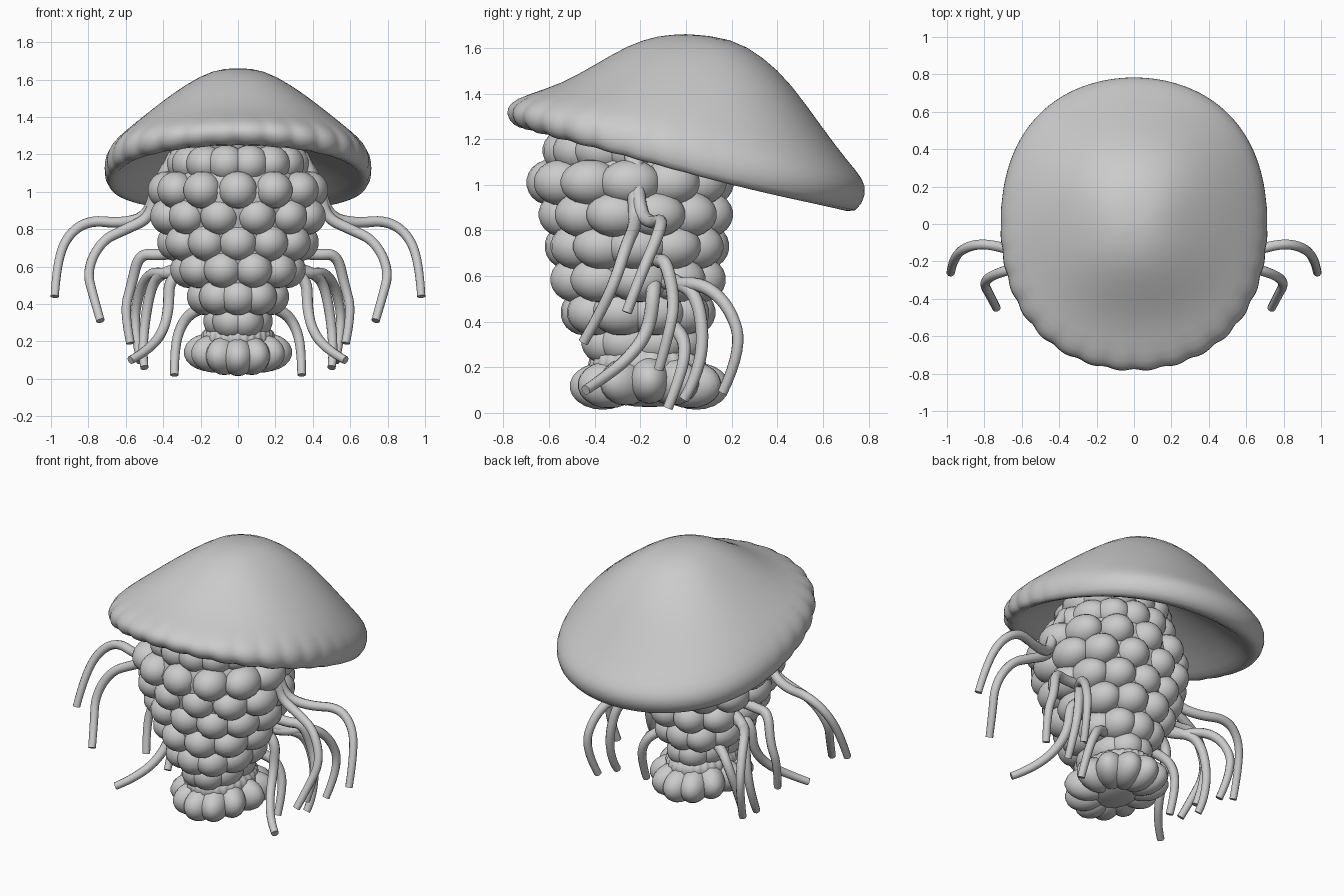
import bpy, bmesh, math
from mathutils import Matrix

if "Cube" in bpy.data.objects:
    bpy.data.objects.remove(bpy.data.objects["Cube"])


def finish(name, bm, subsurf=0):
    bmesh.ops.recalc_face_normals(bm, faces=bm.faces)
    for f in bm.faces:
        f.smooth = True
    me = bpy.data.meshes.new(name)
    bm.to_mesh(me)
    bm.free()
    ob = bpy.data.objects.new(name, me)
    bpy.context.collection.objects.link(ob)
    if subsurf:
        m = ob.modifiers.new("smooth", 'SUBSURF')
        m.levels = m.render_levels = subsurf
    return ob


def skin(bm, rings, cap_first=False, cap_last=False):
    """Join rings of points with quads."""
    vs = [[bm.verts.new(p) for p in r] for r in rings]
    n = len(vs[0])
    for a, b in zip(vs, vs[1:]):
        for i in range(n):
            j = (i + 1) % n
            bm.faces.new((a[i], a[j], b[j], b[i]))
    for on, ring in ((cap_first, vs[0]), (cap_last, vs[-1])):
        if on:
            bm.faces.new(ring)


def ball(bm, loc, size, turn=0.0, segs=18):
    mat = (Matrix.Translation(loc) @ Matrix.Rotation(turn, 4, 'Z')
           @ Matrix.Diagonal((*size, 1)))
    bmesh.ops.create_uvsphere(bm, u_segments=segs, v_segments=11, radius=1, matrix=mat)


# Cap: front, side and back sections (radius, height) blended around the axis
front = [(.01, 1.66), (.12, 1.655), (.25, 1.615), (.40, 1.525), (.55, 1.44), (.70, 1.395),
         (.77, 1.36), (.79, 1.315), (.76, 1.265), (.70, 1.24), (.62, 1.265), (.40, 1.35), (.01, 1.45)]
side = [(.01, 1.66), (.13, 1.655), (.28, 1.575), (.43, 1.465), (.57, 1.345), (.665, 1.25),
        (.708, 1.18), (.717, 1.11), (.70, 1.05), (.66, 1.05), (.58, 1.12), (.40, 1.25), (.01, 1.45)]
back = [(.01, 1.66), (.20, 1.645), (.34, 1.56), (.46, 1.445), (.59, 1.26), (.71, 1.10),
        (.775, 1.03), (.795, .96), (.745, .87), (.67, .89), (.55, 1.0), (.35, 1.20), (.01, 1.45)]
SEG = 160
bm = bmesh.new()
rings = []
for k, (f, s, b) in enumerate(zip(front, side, back)):
    ring = []
    for i in range(SEG):
        t = 2 * math.pi * i / SEG
        c = math.cos(t)
        r, z = [s[q] + c * (b[q] - f[q]) / 2 + c * c * ((b[q] + f[q]) / 2 - s[q]) for q in (0, 1)]
        r *= 1 + .03 * math.sin(2 * t) ** 2
        if 6 <= k <= 9:  # gently scalloped front rim
            bump = (abs(math.sin(16 * t)) - .6) * .014 * max(0, min(1, .3 - c))
            r += bump
            z += bump * (.4 if k < 7 else -.4)
        ring.append((r * math.sin(t), r * c, z))
    rings.append(ring)
skin(bm, rings, True, True)
finish("cap", bm, 1)

# Body: height, outer half width, front y, back y, number of bumps
rows = [(1.28, .34, -.52, .14, 12), (1.15, .38, -.63, .17, 14), (1.01, .48, -.70, .21, 12),
        (.87, .48, -.65, .21, 12), (.73, .43, -.62, .19, 12), (.585, .36, -.60, .18, 10),
        (.44, .28, -.55, .13, 10), (.31, .19, -.46, .08, 8)]
bm = bmesh.new()
core = bmesh.new()
rings = []
for k, (z, rx, y0, y1, n) in enumerate(rows):
    yc, ry = (y0 + y1) / 2, (y1 - y0) / 2
    for i in range(n):
        t = 2 * math.pi * (i + .5 * (k % 2)) / n
        s, c = math.sin(t), -math.cos(t)
        ball(bm, ((rx - .1) * s, yc + (ry - .105) * c, z), (.104, .105 + .03 * abs(s), .1))
    rings.append([((rx - .06) * math.sin(2 * math.pi * i / 32),
                   yc + (ry - .06) * math.cos(2 * math.pi * i / 32), z) for i in range(32)])
finish("body_bumps", bm)
rings.insert(0, [(x * .8, y * .8 - .04, 1.42) for x, y, z in rings[0]])
skin(core, rings, True, True)
finish("body_core", core)

# Neck joining body and foot, with fine pleats
bm = bmesh.new()
rings = []
for z, r in ((.35, .10), (.27, .165), (.25, .19), (.21, .195), (.12, .17)):
    ring = []
    for i in range(120):
        t = 2 * math.pi * i / 120
        p = r + .004 * math.cos(30 * t)
        ring.append((p * math.sin(t), -.17 + 1.3 * p * math.cos(t), z))
    rings.append(ring)
skin(bm, rings, True, True)
finish("neck", bm)

# Foot: ring of lobes lying radially, lower at the front and back
bm = bmesh.new()
for i in range(12):
    t = 2 * math.pi * i / 12
    x, y = .145 * math.sin(t), -.16 - .205 * math.cos(t)
    drop = .025 * math.cos(t) ** 2
    ball(bm, (x, y, .142 - drop), (.09, .145, .103), math.atan2(y + .16, x) - math.pi / 2)
ball(bm, (0, -.16, .125), (.17, .25, .1), 0, 28)
finish("foot_lobes", bm)

# Tentacles, given for the right side and mirrored
paths = {
    "upper_outer": [(.34, -.22, 1.2), (.43, -.22, 1.05), (.48, -.20, .87), (.62, -.15, .83),
                    (.80, -.10, .85), (.92, -.13, .76), (.97, -.20, .60), (.98, -.26, .44)],
    "upper_inner": [(.34, -.24, 1.2), (.44, -.23, 1.0), (.47, -.22, .86), (.60, -.23, .80),
                    (.73, -.26, .74), (.81, -.31, .58), (.77, -.38, .43), (.735, -.45, .31)],
    "mid_outer": [(.28, -.12, .68), (.42, -.12, .66), (.53, -.09, .67), (.57, -.05, .50),
                  (.61, -.07, .36), (.575, -.12, .19)],
    "mid_back": [(.26, -.10, .58), (.38, -.06, .56), (.47, .07, .57), (.53, .19, .47),
                 (.56, .25, .28), (.52, .16, .09)],
    "mid_inner": [(.26, -.10, .60), (.38, -.05, .58), (.46, .05, .52), (.50, .08, .30),
                  (.51, .03, .12), (.50, -.01, .06)],
    "low_front": [(.26, -.14, .58), (.37, -.14, .56), (.37, -.16, .36), (.41, -.26, .23),
                  (.50, -.38, .14), (.575, -.44, .10)],
    "low_inner": [(.14, -.08, .40), (.23, -.04, .37), (.30, .0, .30), (.34, -.02, .17),
                  (.34, -.08, .02)],
}
for label, pts in paths.items():
    for sx, hand in ((1, "right"), (-1, "left")):
        cu = bpy.data.curves.new(label, 'CURVE')
        cu.dimensions = '3D'
        cu.bevel_depth = .025
        cu.bevel_resolution = 3
        cu.use_fill_caps = True
        sp = cu.splines.new('NURBS')
        sp.points.add(len(pts) - 1)
        for j, (p, (x, y, z)) in enumerate(zip(sp.points, pts)):
            p.co = (sx * x, y, z, 1)
            p.radius = 1.35 - .45 * j / (len(pts) - 1)
        sp.order_u = 3
        sp.use_endpoint_u = True
        sp.resolution_u = 6
        sp.use_smooth = True
        ob = bpy.data.objects.new(f"tentacle_{label}_{hand}", cu)
        bpy.context.collection.objects.link(ob)
        bpy.context.view_layer.objects.active = ob
        bpy.ops.object.select_all(action='DESELECT')
        ob.select_set(True)
        bpy.ops.object.convert(target='MESH')
